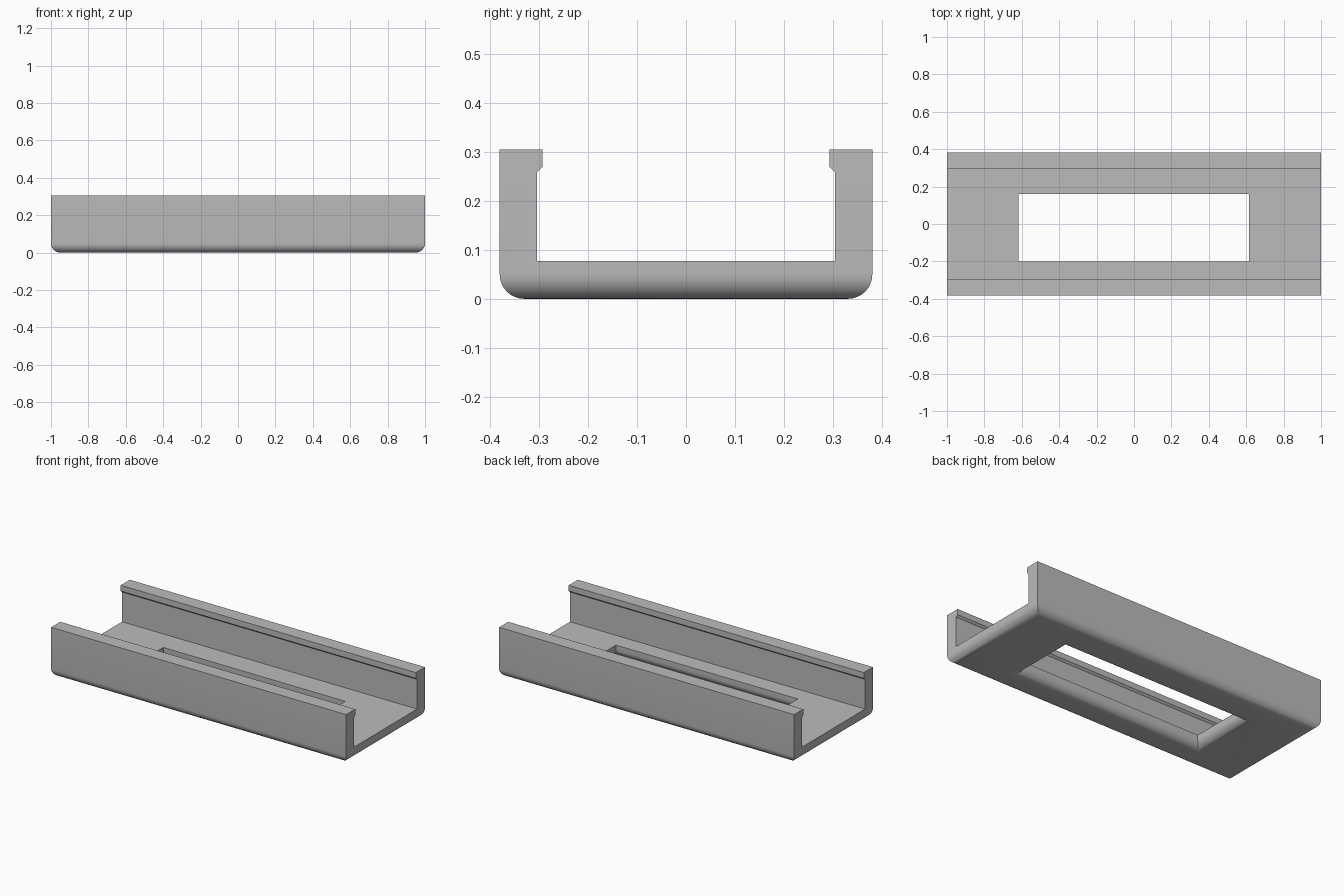
import bpy
import bmesh
from math import radians

cube = bpy.data.objects.get("Cube")
if cube:
    bpy.data.objects.remove(cube, do_unlink=True)

HALF_LENGTH = 1.0
HALF_WIDTH = 0.381
HEIGHT = 0.305
FLOOR = 0.077
WALL_INNER = 0.305
LIP_INNER = 0.293
EDGE_RADIUS = 0.05

grey = bpy.data.materials.new("plain grey")
grey.use_nodes = True
grey.diffuse_color = (0.5, 0.5, 0.5, 1)
grey.node_tree.nodes["Principled BSDF"].inputs["Base Color"].default_value = (0.5, 0.5, 0.5, 1)


def extrude_along_x(name, profile, x0, x1):
    """Solid made by sweeping a closed (y, z) profile from x0 to x1."""
    bm = bmesh.new()
    face = bm.faces.new([bm.verts.new((x0, y, z)) for y, z in profile])
    swept = bmesh.ops.extrude_face_region(bm, geom=[face])
    verts = [g for g in swept["geom"] if isinstance(g, bmesh.types.BMVert)]
    bmesh.ops.translate(bm, verts=verts, vec=(x1 - x0, 0, 0))
    bmesh.ops.recalc_face_normals(bm, faces=bm.faces)
    mesh = bpy.data.meshes.new(name)
    bm.to_mesh(mesh)
    bm.free()
    mesh.materials.append(grey)
    obj = bpy.data.objects.new(name, mesh)
    bpy.context.collection.objects.link(obj)
    return obj


# Channel: half profile from the floor out to the lipped wall, mirrored
half = [(HALF_WIDTH, 0), (HALF_WIDTH, HEIGHT), (LIP_INNER, HEIGHT),
        (LIP_INNER, 0.27), (WALL_INNER, 0.259), (WALL_INNER, FLOOR)]
profile = half + [(-y, z) for y, z in reversed(half)]
channel = extrude_along_x("channel_tray", profile, -HALF_LENGTH, HALF_LENGTH)

# Rectangular window through the floor
window = [(-0.2, -0.1), (0.16, -0.1), (0.16, 0.2), (-0.2, 0.2)]
cutter = extrude_along_x("window_cutter", window, -0.618, 0.615)
cut = channel.modifiers.new("window", 'BOOLEAN')
cut.operation = 'DIFFERENCE'
cut.solver = 'EXACT'
cut.object = cutter
bpy.context.view_layer.objects.active = channel
channel.select_set(True)
bpy.ops.object.modifier_apply(modifier=cut.name)
bpy.data.objects.remove(cutter, do_unlink=True)

# Round every edge of the underside, outside and around the window
bm = bmesh.new()
bm.from_mesh(channel.data)
bottom = [e for e in bm.edges
          if all(abs(v.co.z) < 0.001 for v in e.verts)
          and e.calc_face_angle(0) > 0.5]
bmesh.ops.bevel(bm, geom=bottom, offset=EDGE_RADIUS, offset_type='OFFSET',
                segments=8, profile=0.5, affect='EDGES', clamp_overlap=False)
bmesh.ops.recalc_face_normals(bm, faces=bm.faces)
bm.to_mesh(channel.data)
bm.free()

bpy.ops.object.shade_smooth_by_angle(angle=radians(30))
